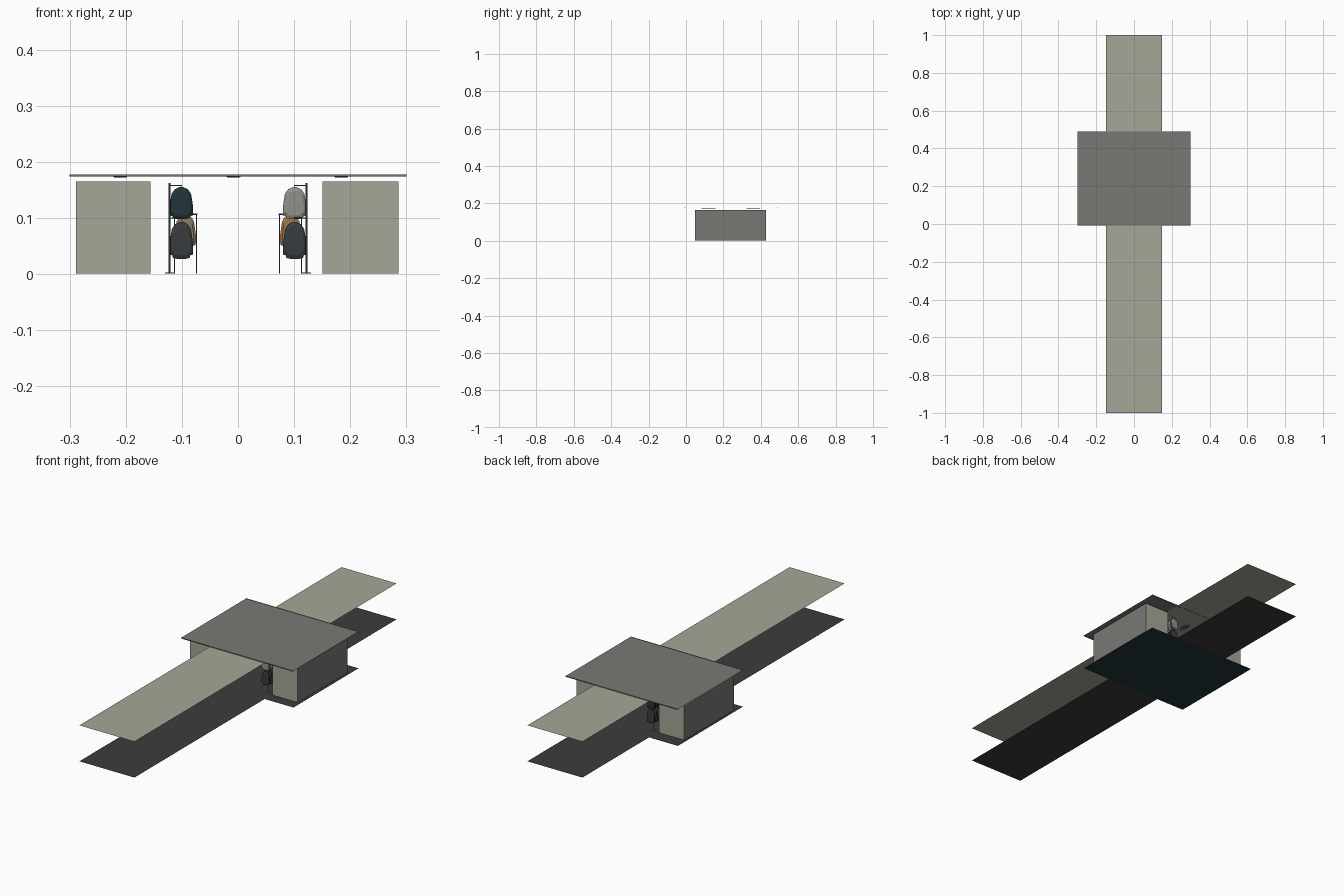
import bpy, bmesh
from mathutils import Matrix, Vector

if "Cube" in bpy.data.objects:
    bpy.data.objects.remove(bpy.data.objects["Cube"])


def material(name, r, g, b):
    m = bpy.data.materials.new(name)
    m.use_nodes = True
    m.diffuse_color = (r, g, b, 1)
    m.node_tree.nodes["Principled BSDF"].inputs["Base Color"].default_value = (r, g, b, 1)
    return m


PLASTER = material("warm plaster", 0.38, 0.38, 0.31)
GREY = material("roof grey", 0.19, 0.19, 0.175)
ASPHALT = material("dark floor", 0.045, 0.045, 0.045)
TEAL = material("dark teal", 0.016, 0.035, 0.038)
METAL = material("rack metal", 0.13, 0.12, 0.105)
CHARCOAL = material("charcoal cloth", 0.04, 0.045, 0.045)
ASH = material("ash cloth", 0.28, 0.28, 0.26)
TAN = material("tan cloth", 0.34, 0.19, 0.075)
BEIGE = material("beige cloth", 0.25, 0.2, 0.13)


def finish(name, bm, *mats):
    me = bpy.data.meshes.new(name)
    bm.normal_update()
    bm.to_mesh(me)
    bm.free()
    for m in mats:
        me.materials.append(m)
    ob = bpy.data.objects.new(name, me)
    bpy.context.collection.objects.link(ob)
    return ob


def add_box(bm, lo, hi):
    lo, hi = Vector(lo), Vector(hi)
    size = Matrix.Diagonal((*(hi - lo), 1))
    bmesh.ops.create_cube(bm, size=1, matrix=Matrix.Translation((lo + hi) / 2) @ size)


def box(name, lo, hi, mat):
    bm = bmesh.new()
    add_box(bm, lo, hi)
    return finish(name, bm, mat)


def sheet(name, x0, x1, y0, y1, z, mat):
    bm = bmesh.new()
    bm.faces.new([bm.verts.new(p) for p in
                  ((x0, y0, z), (x1, y0, z), (x1, y1, z), (x0, y1, z))])
    return finish(name, bm, mat)


def rod(bm, a, b, radius=0.0011):
    a, b = Vector(a), Vector(b)
    turn = (b - a).to_track_quat('Z', 'Y').to_matrix().to_4x4()
    bmesh.ops.create_cone(bm, cap_ends=True, segments=8, radius1=radius, radius2=radius,
                          depth=(b - a).length, matrix=Matrix.Translation((a + b) / 2) @ turn)


# Floors, walkway canopy and roof
sheet("hall_base", -0.3, 0.3, -0.005, 0.49, 0, TEAL)
sheet("hall_floor", -0.3, 0.3, -0.005, 0.49, 0.0005, ASPHALT)
sheet("walkway_floor", -0.147, 0.147, -1, 1, 0.001, ASPHALT)
sheet("walkway_canopy", -0.147, 0.147, -1, 1, 0.1745, PLASTER)
sheet("roof", -0.3, 0.3, -0.005, 0.49, 0.177, GREY)
for name, y in (("front_fascia", -0.007), ("back_fascia", 0.488)):
    for part, z, h, mat in (("panel", 0.1748, 0.0032, GREY), ("lip", 0.1738, 0.001, METAL)):
        box(f"{name}_{part}", (-0.3, y, z), (0.3, y + 0.003, z + h), mat)

# Side rooms: plaster inside and at the ends, grey on the outer walls
for name, x0, x1 in (("right_room", -0.289, -0.156), ("left_room", 0.151, 0.286)):
    room = box(name, (x0, 0.047, 0.001), (x1, 0.427, 0.165), PLASTER)
    room.data.materials.append(GREY)
    for f in room.data.polygons:
        f.material_index = int(f.normal.x * x1 > 0.01)

# Flat oval ceiling lamps
for x in (-0.21, -0.008, 0.184):
    for y in (0.12, 0.36):
        bm = bmesh.new()
        shape = Matrix.Translation((x, y, 0.173)) @ Matrix.Diagonal((1, 3, 1, 1))
        bmesh.ops.create_cone(bm, cap_ends=True, segments=20, radius1=0.01, radius2=0.0125,
                              depth=0.002, matrix=shape)
        finish("ceiling_lamp", bm, METAL)

# Half outline of a hanging jacket: share of half width, share of height
JACKET = ((0.18, 1), (0.55, 0.94), (0.82, 0.8), (1, 0.4), (0.98, 0.12),
          (0.76, 0.1), (0.7, 0.03), (0.3, 0))


def jackets(name, x, ys, low, high, half, mat):
    """A row of jackets with bulging fronts, facing along the rail."""
    bm = bmesh.new()
    outline = [(s * half, low + t * (high - low)) for s, t in JACKET]
    outline += [(-px, pz) for px, pz in reversed(outline)]
    mid = (low + high) / 2
    for y in ys:
        rings = []
        for dy, k in ((-0.006, 0.78), (-0.003, 1), (0.003, 1), (0.006, 0.78)):
            rings.append([bm.verts.new((x + px * k, y + dy, mid + (pz - mid) * k))
                          for px, pz in outline])
        n = len(outline)
        for a, b in zip(rings, rings[1:]):
            for i in range(n):
                bm.faces.new((a[i], a[(i + 1) % n], b[(i + 1) % n], b[i]))
        bm.faces.new(rings[0])
        bm.faces.new(rings[-1])
    bmesh.ops.recalc_face_normals(bm, faces=bm.faces)
    return finish(name, bm, mat)


def spread(y0, y1, count):
    return [y0 + (y1 - y0) * (i + 0.5) / count for i in range(count)]


def tall_rack(side, x_post, x_rail, y0, y1, upper, lower):
    bm = bmesh.new()
    for y in (y0, y1):
        rod(bm, (x_post, y, 0.001), (x_post, y, 0.163), 0.0016)
        add_box(bm, (x_post - 0.008, y - 0.006, 0.001), (x_post + 0.008, y + 0.006, 0.003))
        for z in (0.158, 0.1):
            rod(bm, (x_post, y, z), (x_rail, y, z))
    for z in (0.158, 0.1):
        rod(bm, (x_rail, y0, z), (x_rail, y1, z))
    ys = spread(y0, y1, 6)
    for y in ys:
        for z in (0.156, 0.098):
            rod(bm, (x_rail, y, z - 0.004), (x_rail, y, z + 0.002), 0.0006)
    finish(f"{side}_tall_rack", bm, METAL)
    jackets(f"{side}_upper_jackets", x_rail, ys, 0.098, 0.155, 0.021, upper)
    jackets(f"{side}_lower_jackets", x_rail, ys, 0.027, 0.093, 0.021, lower)


def low_rack(side, s, y0, y1, mat):
    bm = bmesh.new()
    for y in (y0, y1):
        for x in (0.074, 0.113):
            rod(bm, (s * x, y, 0.001), (s * x, y, 0.108))
        rod(bm, (s * 0.072, y, 0.107), (s * 0.115, y, 0.107))
    rod(bm, (s * 0.094, y0, 0.107), (s * 0.094, y1, 0.107))
    finish(f"{side}_low_rack", bm, METAL)
    jackets(f"{side}_low_jackets", s * 0.094, spread(y0, y1, 6), 0.045, 0.106, 0.019, mat)


# Clothes racks along both rooms
for side, s, upper, lower, middle in (("right", -1, TEAL, CHARCOAL, BEIGE),
                                      ("left", 1, ASH, CHARCOAL, TAN)):
    for y0, y1 in ((0.06, 0.17), (0.31, 0.42)):
        tall_rack(side, s * 0.122, s * 0.101, y0, y1, upper, lower)
    low_rack(side, s, 0.19, 0.29, middle)
